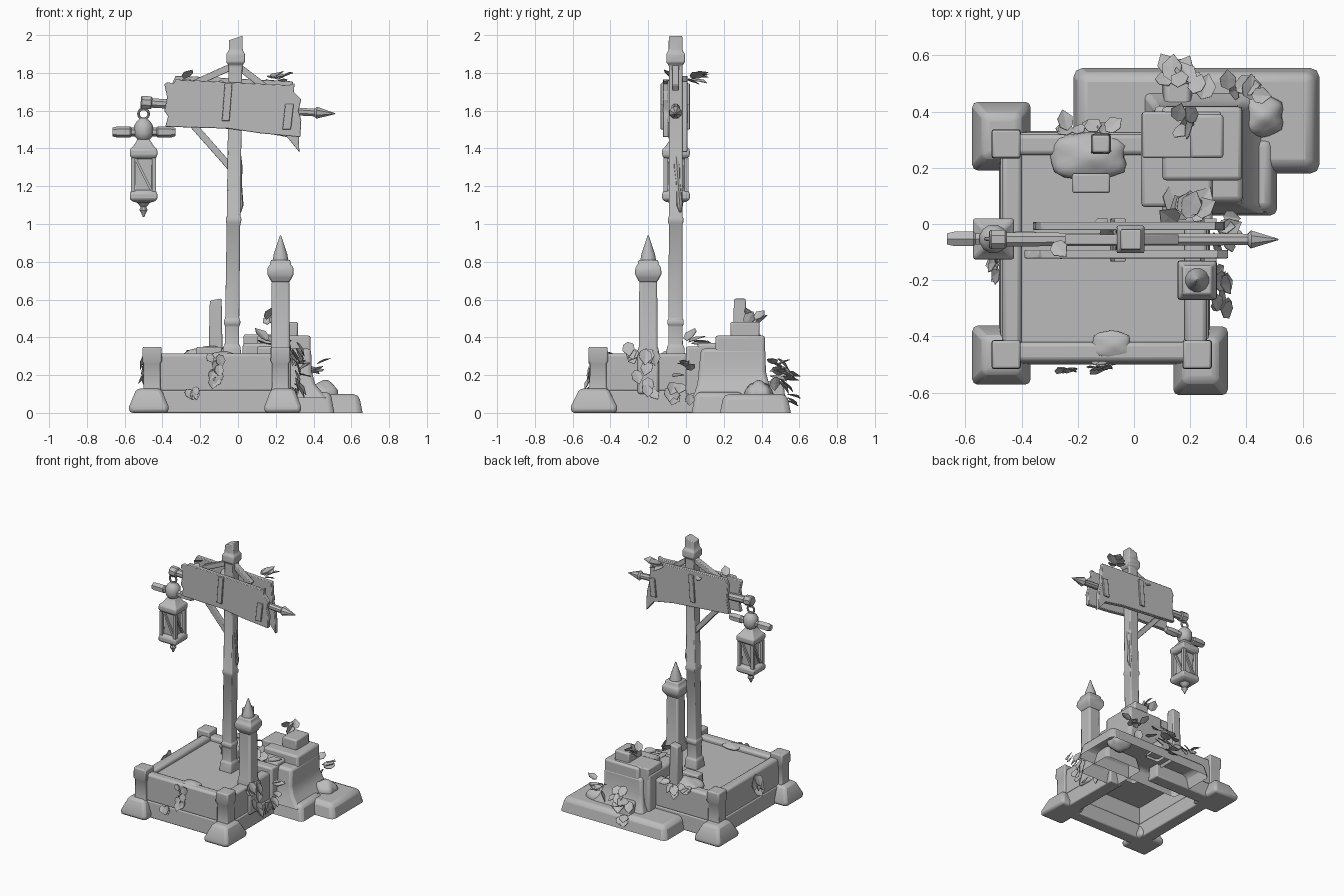
import bpy, bmesh, math, random
from mathutils import Vector, Matrix

random.seed(4)
if "Cube" in bpy.data.objects:
    bpy.data.objects.remove(bpy.data.objects["Cube"], do_unlink=True)

GREY = (0.5, 0.5, 0.5, 1)
stone = bpy.data.materials.new("plain_grey")
stone.use_nodes = True
stone.diffuse_color = GREY
stone.node_tree.nodes["Principled BSDF"].inputs["Base Color"].default_value = GREY


def finish(name, bm, bevel=0.0, smooth=True, recalc=True):
    """Turn a bmesh into a named, shaded object."""
    if recalc:
        bmesh.ops.recalc_face_normals(bm, faces=bm.faces)
    mesh = bpy.data.meshes.new(name)
    bm.to_mesh(mesh)
    bm.free()
    mesh.materials.append(stone)
    ob = bpy.data.objects.new(name, mesh)
    bpy.context.collection.objects.link(ob)
    if bevel:
        mod = ob.modifiers.new("worn_edges", "BEVEL")
        mod.width, mod.segments, mod.limit_method = bevel, 2, 'ANGLE'
    if smooth:
        bpy.ops.object.select_all(action='DESELECT')
        ob.select_set(True)
        bpy.context.view_layer.objects.active = ob
        bpy.ops.object.shade_smooth_by_angle(angle=math.radians(40))
    return ob


def loft(name, rings, sides=4, bevel=0.008, open_base=False, slant=0.0):
    """Stack of regular rings, each (x, y, z, half_x, half_y)."""
    bm = bmesh.new()
    grow = 1 / math.cos(math.pi / sides)
    loops = []
    for i, (x, y, z, hx, hy) in enumerate(rings):
        loop = []
        for k in range(sides):
            a = (k + 0.5) * math.tau / sides
            c, s = math.cos(a) * grow, math.sin(a) * grow
            lift = slant * c if i == len(rings) - 1 else 0
            loop.append(bm.verts.new((x + hx * c, y + hy * s, z + lift)))
        loops.append(loop)
    for lo, hi in zip(loops, loops[1:]):
        for k in range(sides):
            j = (k + 1) % sides
            bm.faces.new((lo[k], lo[j], hi[j], hi[k]))
    bm.faces.new(loops[-1])
    if not open_base:
        bm.faces.new(loops[0][::-1])
    return finish(name, bm, bevel)


def column(name, x, y, profile, **kw):
    return loft(name, [(x, y, z, r, r) for z, r in profile], **kw)


def block(name, x0, x1, y0, y1, z0, z1, flare=0.0, **kw):
    x, y, hx, hy = (x0 + x1) / 2, (y0 + y1) / 2, (x1 - x0) / 2, (y1 - y0) / 2
    return loft(name, [(x, y, z0, hx + flare, hy + flare), (x, y, z1, hx, hy)], **kw)


def rod(name, a, b, profile, sides=8, bevel=0.0):
    """Column laid from a to b; profile is (fraction, radius)."""
    a, b = Vector(a), Vector(b)
    d = b - a
    ob = column(name, 0, 0, [(t * d.length, r) for t, r in profile], sides=sides, bevel=bevel)
    ob.matrix_world = Matrix.Translation(a) @ d.to_track_quat('Z', 'Y').to_matrix().to_4x4()
    return ob


def board(name, outline, y0, y1, bevel=0.004):
    bm = bmesh.new()
    face = bm.faces.new([bm.verts.new((x, y0, z)) for x, z in outline])
    ext = bmesh.ops.extrude_face_region(bm, geom=[face])
    for v in ext["geom"]:
        if isinstance(v, bmesh.types.BMVert):
            v.co.y = y1
    bm.faces.new([v for v in face.verts]) if not face.is_valid else None
    return finish(name, bm, bevel)


def mound(name, centre, size):
    """Lumpy flattened dome."""
    bm = bmesh.new()
    bmesh.ops.create_icosphere(bm, subdivisions=3, radius=1)
    for v in bm.verts:
        v.co *= 1 + 0.12 * math.sin(4 * v.co.x + 1) * math.cos(5 * v.co.y)
        v.co = Vector(centre) + v.co * Vector(size)
    return finish(name, bm)


def leaves(name, centre, spread, tip, normal, count, size=0.075):
    """Cluster of folded leaves pointing along tip and facing normal."""
    bm = bmesh.new()
    jitter = lambda s: Vector(random.uniform(-s, s) for _ in range(3))
    shape = [(0, 0, 0), (.2, .32, .04), (.6, .38, .04), (1, 0, -.08), (.6, -.38, .04), (.2, -.32, .04)]
    for _ in range(count):
        base = Vector(centre) + jitter(1) * Vector(spread)
        u = (Vector(tip) + jitter(0.5)).normalized()
        side = (Vector(normal) + jitter(0.3)).cross(u).normalized()
        up = u.cross(side)
        s = size * random.uniform(0.85, 1.2)
        place = lambda p: base + s * (u * p[0] + side * p[1] + up * p[2])
        hub = bm.verts.new(place((.5, 0, -.03)))
        rim = [bm.verts.new(place(p)) for p in shape]
        for k in range(6):
            bm.faces.new((hub, rim[k], rim[(k + 1) % 6]))
    ob = finish(name, bm, smooth=False, recalc=False)
    mod = ob.modifiers.new("leaf_thickness", "SOLIDIFY")
    mod.thickness = 0.003


# Walled platform
block("floor", -0.44, 0.22, -0.46, 0.29, 0.25, 0.285, bevel=0)
walls = {"front": (-0.45, 0.22, -0.49, -0.42), "right_end": (-0.47, -0.4, -0.46, 0.28),
         "left_end": (0.18, 0.26, -0.46, 0.06), "back": (-0.45, 0.06, 0.245, 0.32)}
for name, (x0, x1, y0, y1) in walls.items():
    block(name + "_wall", x0, x1, y0, y1, 0.11, 0.315, bevel=0.016)
    block(name + "_plinth", x0 - 0.005, x1 + 0.005, y0 - 0.005, y1 + 0.005, 0, 0.12, flare=0.006)

# Corner posts with flared feet: post position, foot centre, foot half sizes
corners = {"front_right": (-0.455, -0.465, -0.472, -0.467, 0.104, 0.105),
           "back_right": (-0.455, 0.285, -0.472, 0.313, 0.104, 0.122),
           "front_left": (0.225, -0.465, 0.237, -0.487, 0.097, 0.122)}
for name, (x, y, fx, fy, hx, hy) in corners.items():
    column(name + "_corner_post", x, y, [(0.11, 0.05), (0.14, 0.045), (0.26, 0.044), (0.275, 0.052), (0.35, 0.05)])
    loft(name + "_foot", [(fx, fy, z, hx * f, hy * f) for z, f in ((0, 1), (0.035, 1), (0.115, 0.68), (0.13, 0.58))],
         bevel=0.018)

# Tall pillar with pointed cap
column("tall_pillar", 0.225, -0.2, [(0.1, 0.056), (0.33, 0.056), (0.35, 0.05), (0.7, 0.047)], bevel=0.012)
column("pillar_cap", 0.225, -0.2, [(0.69, 0.046), (0.715, 0.06), (0.735, 0.07), (0.77, 0.068), (0.785, 0.056), (0.81, 0.052)])
column("pillar_spike", 0.225, -0.2, [(0.8, 0.043), (0.84, 0.036), (0.9, 0.016), (0.94, 0.003)], sides=12, bevel=0)

# Rubble and rock at the back corner
block("rock_slab", -0.195, 0.64, 0.2, 0.535, 0, 0.1, flare=0.02, bevel=0.03, open_base=True)
block("rock_slab_side", 0.22, 0.49, 0.05, 0.3, 0, 0.11, flare=0.02, bevel=0.025, open_base=True)
loft("rock_body", [(0.25, 0.255, 0.08, 0.22, 0.22), (0.235, 0.25, 0.15, 0.175, 0.19),
                   (0.23, 0.245, 0.22, 0.16, 0.178), (0.23, 0.25, 0.34, 0.157, 0.17)], bevel=0.018, open_base=True)
block("rock_crown", 0.1, 0.385, 0.155, 0.418, 0.25, 0.41, bevel=0.015, open_base=True)
block("rock_ledge", 0.025, 0.28, 0.06, 0.4, 0.1, 0.37, bevel=0.015, open_base=True)
block("rock_sill", 0.1, 0.28, 0.0, 0.2, 0.1, 0.352, bevel=0.012, open_base=True)
block("rock_top", 0.03, 0.31, 0.235, 0.4, 0.33, 0.415, bevel=0.008)
block("rock_peak", 0.2, 0.318, 0.235, 0.39, 0.4, 0.482, bevel=0.01)
block("rock_buttress", 0.11, 0.2, 0.38, 0.515, 0.08, 0.17, flare=0.01, bevel=0.015, open_base=True)
mound("boulder", (0.455, 0.385, 0.1), (0.08, 0.075, 0.068))
column("broken_post", -0.118, 0.285, [(0.28, 0.036), (0.48, 0.034), (0.6, 0.031)], slant=0.006)
block("loose_stone", -0.22, -0.085, 0.11, 0.18, 0.27, 0.35)
mound("rubble_heap", (-0.16, 0.24, 0.3), (0.14, 0.085, 0.05))
mound("wall_moss", (-0.08, -0.43, 0.305), (0.07, 0.05, 0.02))

# Main signpost, leaning slightly
pole = [(0.27, .052), (0.35, .046), (0.36, .038), (0.46, .037), (0.47, .043), (0.49, .043), (0.5, .037), (1.0, .036),
        (1.01, .041), (1.03, .041), (1.04, .036), (1.84, .036), (1.855, .049), (1.9, .049), (1.92, .037), (1.985, .036)]
loft("signpost", [(-0.037 + 0.013 * z, -0.055, z, r, r) for z, r in pole], bevel=0.01, slant=0.012)
rod("root", (0.012, -0.03, 1.06), (0.0, -0.06, 1.46), [(0, .004), (.1, .017), (.4, .012), (.6, .018), (1, .005)])

# Pointed cross arm
rod("cross_arm", (-0.48, -0.055, 1.642), (0.44, -0.055, 1.588), [(0, .025), (1, .02)])
rod("arm_end", (-0.515, -0.055, 1.645), (-0.455, -0.055, 1.641), [(0, .028), (.1, .034), (.9, .034), (1, .028)])
rod("arrow_tip", (0.405, -0.055, 1.59), (0.515, -0.055, 1.584), [(0, .02), (.1, .032), (1, .002)])

# Sign boards with straps on both sides
front = [(-.39, 1.74), (-.375, 1.75), (-.34, 1.745), (-.33, 1.765), (.27, 1.735), (.3, 1.745), (.295, 1.7), (.335, 1.66),
         (.32, 1.6), (.335, 1.55), (.33, 1.46), (.12, 1.48), (-.05, 1.505), (-.385, 1.515), (-.37, 1.57), (-.39, 1.6), (-.375, 1.67)]
back = [(-.35, 1.74), (-.33, 1.785), (0, 1.77), (.29, 1.755), (.3, 1.6), (.32, 1.52), (.325, 1.38), (.26, 1.46),
        (.1, 1.49), (-.36, 1.53), (-.34, 1.63)]
board("front_board", front, -0.122, -0.092)
board("back_board", back, -0.022, 0.008)
long_strap = [(-.07, 1.745), (-.03, 1.745), (-.045, 1.545), (-.085, 1.545)]
short_strap = [(.25, 1.635), (.295, 1.635), (.28, 1.5), (.235, 1.5)]
for name, strap in (("long", long_strap), ("short", short_strap)):
    board("front_%s_strap" % name, strap, -0.134, -0.118)
    board("back_%s_strap" % name, strap, 0.004, 0.02)

# Diagonal braces
for name, a, b in (("lower", (-0.27, -0.055, 1.56), (-0.04, -0.055, 1.3)),
                   ("upper_right", (-0.24, -0.055, 1.74), (-0.03, -0.055, 1.835)),
                   ("upper_left", (0.15, -0.055, 1.72), (0.0, -0.055, 1.835))):
    rod(name + "_brace", a, b, [(0, .018), (1, .018)], sides=4, bevel=0.004)

# Hanging lantern
LX, LY = -0.5, -0.053
bpy.ops.mesh.primitive_torus_add(major_radius=0.027, minor_radius=0.007, major_segments=20, minor_segments=8,
                                 location=(LX, LY, 1.583), rotation=(math.pi / 2, 0, 0))
ring = bpy.context.object
ring.name = "lantern_ring"
ring.data.materials.append(stone)
bpy.ops.object.shade_smooth_by_angle(angle=math.radians(35))
rod("arm_hook", (LX, LY, 1.6), (LX, LY, 1.64), [(0, .01), (1, .01)])
column("lantern_hub", LX, LY, [(1.445, .03), (1.46, .044), (1.48, .05), (1.52, .05), (1.54, .038), (1.56, .018)], sides=12, bevel=0)
rod("lantern_crossbar", (-0.665, LY, 1.487), (-0.33, LY, 1.487),
    [(0, .02), (.08, .026), (.28, .026), (.3, .02), (.7, .02), (.72, .026), (.92, .026), (1, .018)], sides=6)
column("lantern_roof", LX, LY, [(1.345, .06), (1.36, .073), (1.395, .073), (1.412, .055), (1.45, .03)])
column("lantern_base", LX, LY, [(1.115, .05), (1.13, .073), (1.165, .073), (1.18, .06)])
column("lantern_core", LX, LY, [(1.17, .042), (1.36, .042)], bevel=0)
column("lantern_finial", LX, LY, [(1.037, .004), (1.06, .013), (1.075, .022), (1.09, .015), (1.12, .04)], sides=8, bevel=0)
for i in range(4):
    turn = Matrix.Rotation(i * math.pi / 2, 3, 'Z')
    at = lambda x, y, z: Vector((LX, LY, z)) + turn @ Vector((x, y, 0))
    rod("lantern_upright_%d" % i, at(.055, .055, 1.17), at(.055, .055, 1.35), [(0, .011), (1, .011)], sides=4)
    rod("lantern_slat_%d" % i, at(-.045, .048, 1.17), at(.045, .048, 1.35), [(0, .007), (1, .007)], sides=4)

# Creeping leaves: hanging on walls, then lying on tops
DOWN, UP = (0, 0, -1), (0, 0, 1)
leaves("front_ivy", (-0.1, -0.502, 0.24), (0.06, 0.004, 0.08), DOWN, (0, -1, 0), 10, 0.06)
leaves("front_plinth_ivy", (-0.18, -0.51, 0.13), (0.1, 0.004, 0.01), DOWN, (0, -1, 0.4), 4, 0.06)
leaves("pillar_ivy", (0.29, -0.24, 0.28), (0.02, 0.08, 0.1), (0.5, 0, -1), (1, 0, 0.4), 9, 0.08)
leaves("left_wall_ivy", (0.29, -0.1, 0.14), (0.02, 0.16, 0.06), (0.4, 0, -1), (1, 0, 0.4), 9, 0.075)
leaves("right_wall_ivy", (-0.485, -0.15, 0.26), (0.01, 0.04, 0.07), (-0.3, 0, -1), (-1, 0, 0.3), 7)
leaves("back_wall_ivy", (-0.2, 0.325, 0.31), (0.1, 0.01, 0.03), (0, 0.5, -0.4), (0, 0.5, 1), 8, 0.07)
leaves("rock_back_ivy", (0.18, 0.47, 0.24), (0.06, 0.04, 0.08), (0, 1, -0.5), (0, 0.5, 1), 9, 0.09)
leaves("slab_edge_ivy", (0.15, 0.53, 0.08), (0.05, 0.01, 0.02), (0, 0.7, -0.6), (0, 0.6, 1), 3, 0.075)
leaves("slab_ivy", (0.38, 0.46, 0.22), (0.05, 0.03, 0.04), (0.4, 0.3, 0.1), UP, 6, 0.09)
leaves("peak_leaves", (0.19, 0.34, 0.48), (0.04, 0.03, 0.02), (-0.2, 0.3, 0.4), (0, 0.3, 1), 5, 0.08)
leaves("ledge_leaves", (0.18, 0.03, 0.37), (0.04, 0.03, 0.01), (0, 0.8, 0.2), UP, 4, 0.11)
leaves("side_leaves", (0.34, 0.0, 0.23), (0.04, 0.03, 0.03), (0.6, 0, 0), UP, 4, 0.08)
leaves("sign_leaves", (0.2, 0.02, 1.77), (0.05, 0.02, 0.01), (0.2, 0.8, -0.1), (0, 0.2, 1), 7, 0.085)
leaves("sign_top_leaves", (-0.12, -0.01, 1.76), (0.04, 0.01, 0.01), (0.3, 0, -0.4), (0, 1, 0.5), 3, 0.07)
leaves("brace_leaves", (-0.3, -0.07, 1.76), (0.02, 0.01, 0.01), (0, -0.6, 0.1), UP, 2, 0.07)
